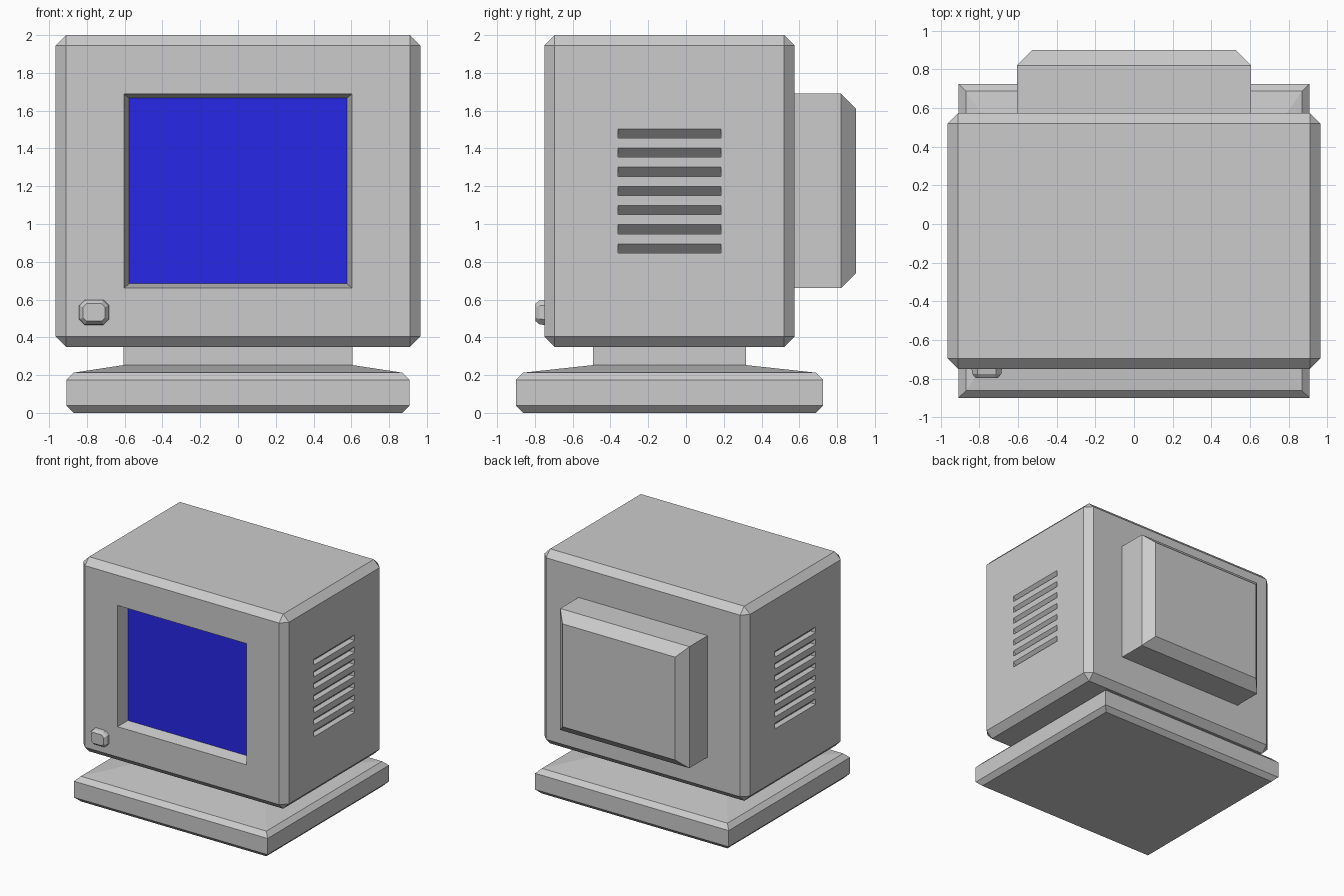
import bpy, bmesh
from mathutils import Vector

if "Cube" in bpy.data.objects:
    bpy.data.objects.remove(bpy.data.objects["Cube"])

CY, CZ = -0.0875, 1.175   # shared centre of casing and base (y), casing and screen (z)


def make(name, bm):
    bmesh.ops.recalc_face_normals(bm, faces=bm.faces)
    mesh = bpy.data.meshes.new(name)
    bm.to_mesh(mesh)
    bm.free()
    ob = bpy.data.objects.new(name, mesh)
    bpy.context.collection.objects.link(ob)
    return ob


def outline(a, b, c):
    """Rectangle of half sizes a, b with corners cut by c."""
    if c == 0:
        return [(-a, -b), (a, -b), (a, b), (-a, b)]
    return [(c - a, -b), (a - c, -b), (a, c - b), (a, b - c),
            (a - c, b), (c - a, b), (-a, b - c), (-a, c - b)]


def skin(bm, rings):
    """Join equal-length rings of points with quads and cap both ends."""
    loops = [[bm.verts.new(p) for p in ring] for ring in rings]
    for lo, hi in zip(loops, loops[1:]):
        for i in range(len(lo)):
            j = (i + 1) % len(lo)
            bm.faces.new((lo[i], lo[j], hi[j], hi[i]))
    bm.faces.new(loops[0])
    bm.faces.new(loops[-1])


def loft(name, axis, u, v, sections):
    """Stack sections (position, half u, half v, corner cut) along y or z."""
    rings = []
    for pos, a, b, c in sections:
        pts = outline(a, b, c)
        rings.append([(u + p, v + q, pos) if axis == 'z' else (u + p, pos, v + q)
                      for p, q in pts])
    bm = bmesh.new()
    skin(bm, rings)
    return make(name, bm)


def cut(target, cutter):
    cutter.hide_render = True
    mod = target.modifiers.new(cutter.name, 'BOOLEAN')
    mod.operation = 'DIFFERENCE'
    mod.solver = 'EXACT'
    mod.object = cutter
    bpy.context.view_layer.objects.active = target
    bpy.ops.object.modifier_apply(modifier=mod.name)
    bpy.data.objects.remove(cutter)


# Casing: box with every edge chamfered
bm = bmesh.new()
bmesh.ops.create_cube(bm, size=1)
bmesh.ops.scale(bm, vec=(1.93, 1.325, 1.65), verts=bm.verts)
bmesh.ops.translate(bm, vec=(0, CY, CZ), verts=bm.verts)
bmesh.ops.bevel(bm, geom=bm.edges[:], offset=0.055, segments=1, affect='EDGES')
casing = make("casing", bm)

# Tapered screen recess
cut(casing, loft("recess_cutter", 'y', 0, CZ,
                 [(-0.85, 0.632, 0.537, 0), (-0.65, 0.576, 0.491, 0)]))

# Wedge-shaped louvre slots on both sides
bm = bmesh.new()
for side in (-1, 1):
    for i in range(7):
        z = CZ + (i - 3) * 0.1015
        wedge = [(0.915, -0.024), (1.0, -0.024), (1.0, 0.058)]
        skin(bm, [[(side * x, y, z + dz) for x, dz in wedge] for y in (-0.36, 0.185)])
cut(casing, make("vent_cutter", bm))

# Blue screen at the bottom of the recess
screen = loft("screen", 'y', 0, CZ, [(-0.652, 0.576, 0.491, 0), (-0.64, 0.576, 0.491, 0)])
blue = bpy.data.materials.new("screen_blue")
blue.diffuse_color = (0.02, 0.02, 0.8, 1)
blue.use_nodes = True
blue.node_tree.nodes["Principled BSDF"].inputs["Base Color"].default_value = blue.diffuse_color
screen.data.materials.append(blue)

# Tube housing on the back, chamfered at the rear
loft("rear_housing", 'y', 0, CZ,
     [(0.56, 0.606, 0.515, 0), (0.82, 0.606, 0.515, 0), (0.9, 0.528, 0.436, 0)])

# Base plate with sloped top, rising into the neck
loft("base_and_neck", 'z', 0, CY,
     [(0, 0.87, 0.775, 0), (0.038, 0.908, 0.8125, 0), (0.175, 0.908, 0.8125, 0),
      (0.213, 0.87, 0.775, 0), (0.253, 0.606, 0.405, 0), (0.37, 0.606, 0.405, 0)])

# Power button
loft("power_button", 'y', -0.762, 0.532,
     [(-0.74, 0.08, 0.068, 0.03), (-0.776, 0.075, 0.063, 0.028),
      (-0.797, 0.058, 0.046, 0.018)])
